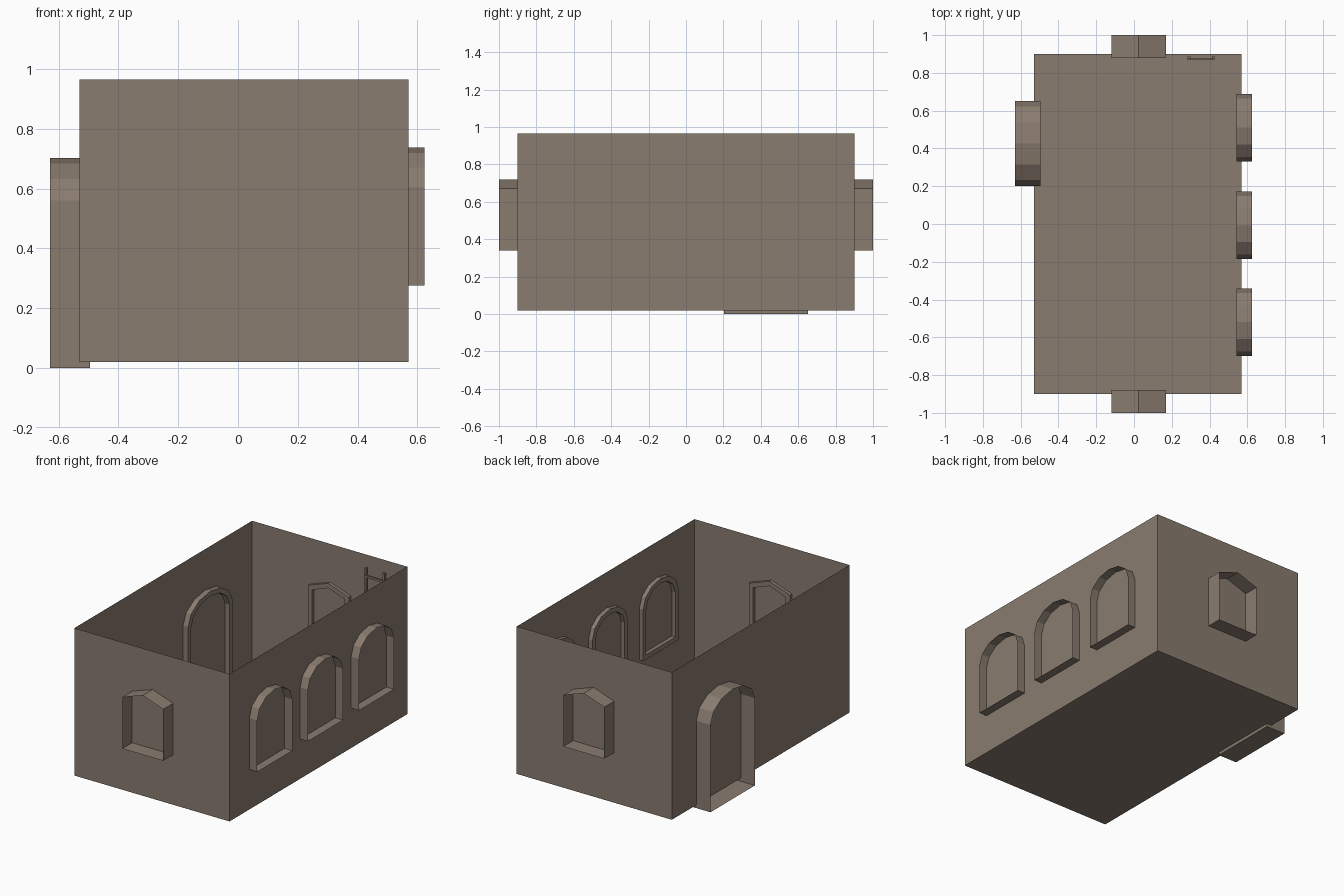
import bpy, math

if "Cube" in bpy.data.objects:
    bpy.data.objects.remove(bpy.data.objects["Cube"])

stone = bpy.data.materials.new("warm_grey_stone")
stone.diffuse_color = (0.25, 0.2, 0.16, 1)
stone.use_nodes = True
stone.node_tree.nodes["Principled BSDF"].inputs["Base Color"].default_value = stone.diffuse_color

X0, X1, Y, Z0, Z1 = -0.53, 0.57, 0.9, 0.02, 0.965


def make(name, verts, faces):
    me = bpy.data.meshes.new(name)
    me.from_pydata(verts, [], faces)
    me.materials.append(stone)
    ob = bpy.data.objects.new(name, me)
    bpy.context.collection.objects.link(ob)
    return ob


def box_data(x0, x1, y0, y1, z0, z1):
    v = [(x, y, z) for z in (z0, z1) for x, y in ((x0, y0), (x1, y0), (x1, y1), (x0, y1))]
    f = [(3, 2, 1, 0), (0, 1, 5, 4), (1, 2, 6, 5), (2, 3, 7, 6), (3, 0, 4, 7), (4, 5, 6, 7)]
    return v, f


# Room shell: floor and four thin walls, open at the top
v, f = box_data(X0, X1, -Y, Y, Z0, Z1)
make("room_shell", v, f[:5])


def arch(half, z0, spring, top, segs):
    """Outline (across, z): straight sides with an arched head."""
    pts = [(-half, z0), (half, z0)]
    for i in range(segs + 1):
        a = math.pi * i / segs
        pts.append((half * math.cos(a), spring + (top - spring) * math.sin(a)))
    return pts


def shrink(pts, border):
    """Scale the outline inward so it leaves an even border."""
    us, zs = [p[0] for p in pts], [p[1] for p in pts]
    cz = (min(zs) + max(zs)) / 2
    su = 1 - border / max(us)
    sz = 1 - border / (max(zs) - cz)
    return [(u * su, cz + (z - cz) * sz) for u, z in pts]


def surround(name, pts, place, outer, inner, wall, border=0.03):
    """Sleeve through the wall, with a flat border inside stepping back to the wall."""
    small = shrink(pts, border)
    rings = [(pts, outer), (pts, inner), (small, inner), (small, wall)]
    n = len(pts)
    verts = [place(u, z, d) for ring, d in rings for u, z in ring]
    faces = [(r * n + i, r * n + (i + 1) % n, (r + 1) * n + (i + 1) % n, (r + 1) * n + i)
             for r in range(3) for i in range(n)]
    make(name, verts, faces)


# Pointed windows in the front and back walls
for side, name in ((-1, "front_window"), (1, "back_window")):
    surround(name, arch(0.145, 0.34, 0.67, 0.72, 2),
             lambda u, z, d, s=side: (0.025 + u, s * d, z), 1.0, 0.88, 0.898)

# Three arched windows in the right wall
for i, cy in enumerate((-0.52, -0.007, 0.51)):
    surround(f"arched_window_{i + 1}", arch(0.178, 0.275, 0.605, 0.737, 6),
             lambda u, z, d, c=cy: (d, c + u, z), 0.625, 0.543, 0.568)

# Arched doorway in the left wall
surround("doorway", arch(0.225, 0.0, 0.56, 0.703, 6),
         lambda u, z, d: (d, 0.427 + u, z), -0.63, -0.495, -0.528)

# Ladder standing against the back wall
verts, faces = [], []
parts = [(x - 0.007, x + 0.007, 0.873, 0.888, Z0, 0.89) for x in (0.291, 0.419)]
parts += [(0.284, 0.426, 0.868, 0.88, 0.14 + 0.1 * k - 0.006, 0.14 + 0.1 * k + 0.006) for k in range(8)]
for p in parts:
    v, f = box_data(*p)
    faces += [tuple(k + len(verts) for k in face) for face in f]
    verts += v
make("ladder", verts, faces)
